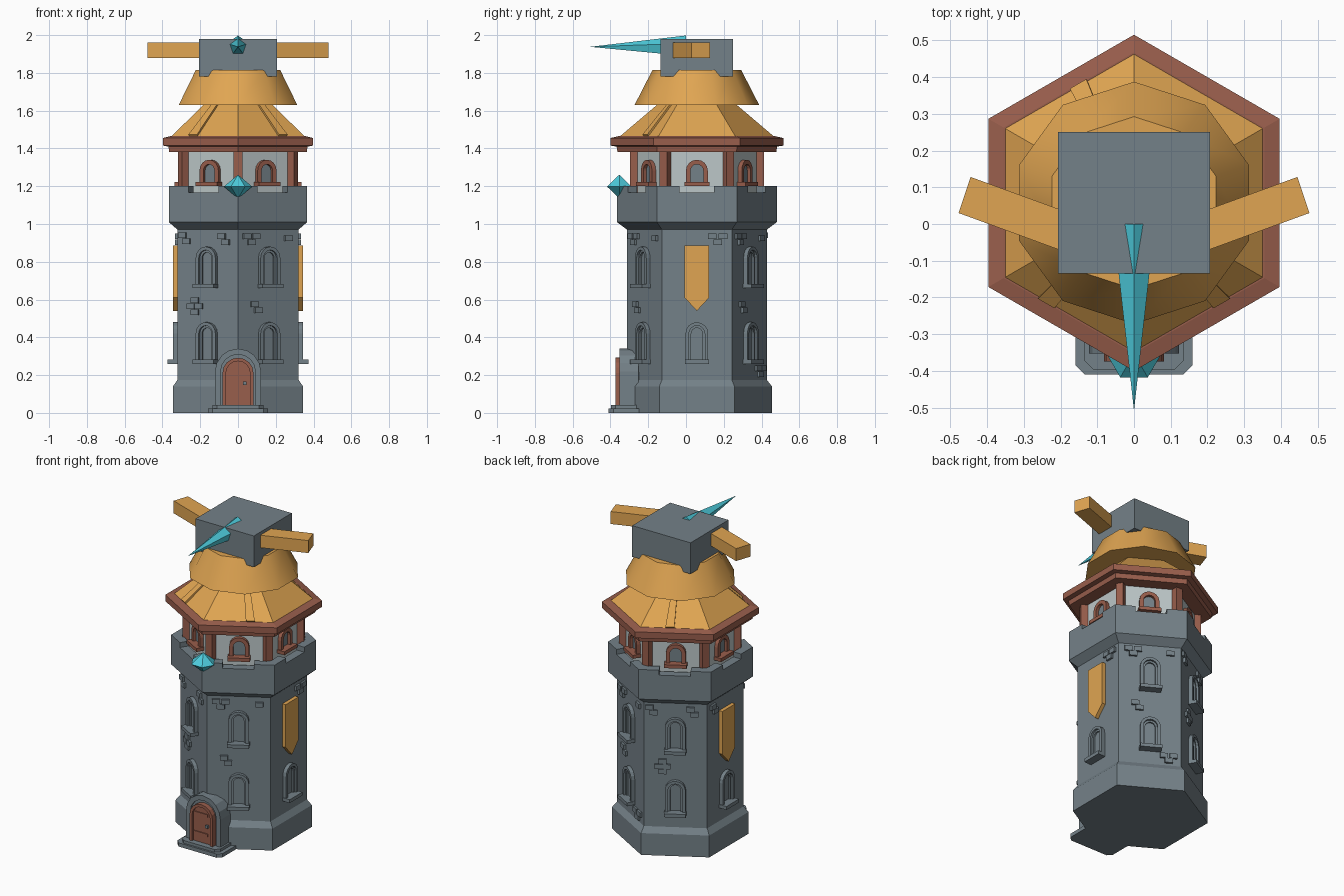
import bpy, bmesh
from math import sin, cos, pi, radians
from mathutils import Matrix, Vector

cube = bpy.data.objects.get("Cube")
if cube:
    bpy.data.objects.remove(cube)

CY = 0.0575                     # tower axis offset in y
C30 = cos(pi / 6)
FACES = range(0, 360, 60)


def material(name, rgb):
    lin = [((c / 255 + 0.055) / 1.055) ** 2.4 for c in rgb] + [1]
    m = bpy.data.materials.new(name)
    m.use_nodes = True
    m.diffuse_color = lin
    m.node_tree.nodes["Principled BSDF"].inputs["Base Color"].default_value = lin
    return m


STONE = material("stone grey", (116, 129, 136))
GOLD = material("golden orange", (224, 165, 82))
WOOD = material("red brown wood", (153, 94, 76))
PLASTER = material("pale plaster", (188, 199, 200))
CRYSTAL = material("cyan crystal", (78, 205, 222))

parts = {}                      # name -> (bmesh, material)


def mesh_for(name, mat):
    return parts.setdefault(name, (bmesh.new(), mat))[0]


def solid(bm, lower, upper):
    """Closed prism between two matching point loops."""
    a = [bm.verts.new(p) for p in lower]
    b = [bm.verts.new(p) for p in upper]
    n = len(a)
    bm.faces.new(a[::-1])
    bm.faces.new(b)
    for i in range(n):
        j = (i + 1) % n
        bm.faces.new((a[i], a[j], b[j], b[i]))


def at(angle, d, u, z):
    """Point at distance d from the axis, u sideways, on the side at angle."""
    t = radians(angle)
    return Vector((d * cos(t) - u * sin(t), CY + d * sin(t) + u * cos(t), z))


def plate(name, mat, angle, outline, d0, d1):
    solid(mesh_for(name, mat), [at(angle, d0, u, z) for u, z in outline],
          [at(angle, d1, u, z) for u, z in outline])


def box(u, hw, z0, z1):
    return [(u - hw, z0), (u + hw, z0), (u + hw, z1), (u - hw, z1)]


def arch(hw, z0, top, steps=8):
    zc = top - hw
    curve = [(hw * cos(pi * i / steps), zc + hw * sin(pi * i / steps)) for i in range(steps + 1)]
    return [(hw, z0)] + curve + [(-hw, z0)]


def arch_frame(hw, z0, top, t):
    return arch(hw, z0, top) + arch(hw - t, z0, top - t)[::-1]


def lathe(name, mat, profile, sides=6, place=Matrix.Translation((0, CY, 0))):
    """Faceted solid of revolution with a corner towards +y."""
    bm = mesh_for(name, mat)
    rings = []
    for r, z in profile:
        count = sides if r else 1
        rings.append([bm.verts.new(place @ Vector((r * cos(pi / 2 + 2 * pi * i / sides),
                                                   r * sin(pi / 2 + 2 * pi * i / sides), z)))
                      for i in range(count)])
    for a, b in zip(rings, rings[1:]):
        for i in range(sides):
            quad = [a[i % len(a)], a[(i + 1) % len(a)], b[(i + 1) % len(b)], b[i % len(b)]]
            bm.faces.new(list(dict.fromkeys(quad)))
    for ring in (rings[0], rings[-1]):
        if len(ring) > 2:
            bm.faces.new(ring)


# Tower shaft, plinth and parapet
lathe("plinth", STONE, [(0.398, 0), (0.398, 0.14), (0.37, 0.175)])
lathe("tower_shaft", STONE, [(0.37, 0.16), (0.37, 0.99)])
lathe("parapet", STONE, [(0.37, 0.97), (0.423, 1.01), (0.423, 1.168),
                         (0.36, 1.168), (0.36, 1.12), (0, 1.12)])
for k in FACES:
    ro, ri, u = 0.423, 0.36, 0.092
    plan = [(k, ro * C30, u), (k + 30, ro, 0), (k + 60, ro * C30, -u),
            (k + 60, ri * C30, -u), (k + 30, ri, 0), (k, ri * C30, u)]
    solid(mesh_for("merlons", STONE), [at(*p, 1.168) for p in plan], [at(*p, 1.2) for p in plan])

# Upper room with posts and windows
lathe("upper_room_wall", PLASTER, [(0.328, 1.12), (0.328, 1.4)])
for k in FACES:
    plate("corner_posts", WOOD, k + 30, box(0, 0.023, 1.12, 1.39), 0.3, 0.355)
    plate("room_window_panes", STONE, k, arch(0.045, 1.2, 1.325), 0.28, 0.289)
    plate("room_window_frames", WOOD, k, arch_frame(0.058, 1.2, 1.34, 0.024), 0.28, 0.308)
    plate("room_window_sills", WOOD, k, box(0, 0.066, 1.2, 1.222), 0.28, 0.335)

# Eaves and lower roof
lathe("eaves", WOOD, [(0.32, 1.38), (0.42, 1.38), (0.425, 1.41), (0.458, 1.415),
                      (0.458, 1.455), (0.41, 1.466)])
lathe("lower_roof", GOLD, [(0.412, 1.46), (0.2, 1.64), (0.15, 1.7)])
for k, u0, u1 in ((240, -0.07, -0.03), (300, 0.07, 0.03), (120, -0.03, -0.015)):
    ends = []
    for d, z, u, hw in ((0.345, 1.455, u0, 0.026), (0.165, 1.63, u1, 0.016)):
        ends.append([at(k, d, u - hw, z), at(k, d, u + hw, z),
                     at(k, d + 0.012, u + hw, z + 0.02), at(k, d + 0.012, u - hw, z + 0.02)])
    solid(mesh_for("roof_battens", GOLD), *ends)

# Upper roof, head block, side beams
lathe("upper_roof", GOLD, [(0.33, 1.63), (0.235, 1.815)], 10)
plan = [(-0.207, -0.135), (0.207, -0.135), (0.207, 0.25), (-0.207, 0.25)]
solid(mesh_for("head_block", STONE), [(x, y, 1.78) for x, y in plan], [(x, y, 1.98) for x, y in plan])
for s in (-1, 1):
    plan = [(0.445, 0.128), (0.478, 0.03), (0.15, -0.09), (0.115, 0.008)]
    solid(mesh_for("side_beams", GOLD), [(s * x, y, 1.88) for x, y in plan],
          [(s * x, y, 1.96) for x, y in plan])

# Crystal spike and parapet gem
lathe("crystal_spike", CRYSTAL, [(0.06, 0), (0, 0.508)], 5,
      Matrix.Translation((0, 0, 1.938)) @ Matrix.Rotation(pi / 2, 4, 'X'))
lathe("parapet_gem", CRYSTAL, [(0, -0.063), (0.075, 0), (0, 0.063)], 6,
      Matrix.Translation((0, -0.353, 1.198)) @ Matrix.Rotation(pi / 6, 4, 'Z'))

# Shaft windows and banners
for k in FACES:
    side = k % 180 == 0
    for z in (0.26,) if side else (0.26, 0.66):
        plate("window_frames", STONE, k, arch_frame(0.06, z, z + 0.22, 0.018), 0.31, 0.344)
        plate("window_inner_frames", STONE, k, arch_frame(0.042, z, z + 0.202, 0.012), 0.31, 0.331)
        plate("window_sills", STONE, k, box(0, 0.064, z, z + 0.022), 0.31, 0.372)
    if side:
        plate("banners", GOLD, k, [(-0.065, 0.61), (0, 0.54), (0.065, 0.61),
                                   (0.065, 0.885), (-0.065, 0.885)], 0.31, 0.344)

# Raised bricks: offsets for each cluster pattern
PAIR = [(-0.012, 0.016), (0.012, -0.016)]
TRIO = [(-0.028, 0.016), (0.028, 0.016), (0, -0.016)]
CROSS = [(-0.024, 0), (0.024, 0), (0, 0.032), (0, -0.032)]
CLUSTERS = [
    (240, 0.1, 0.92, PAIR), (240, -0.14, 0.925, PAIR), (240, -0.075, 0.565, CROSS),
    (300, -0.105, 0.92, TRIO), (300, 0.12, 0.925, [(0, 0)]), (300, -0.075, 0.56, PAIR),
    (0, 0.11, 0.92, TRIO), (180, -0.12, 0.92, PAIR),
    (60, -0.1, 0.92, TRIO), (60, 0.12, 0.925, [(0, 0)]), (60, -0.075, 0.56, PAIR),
    (60, 0.11, 0.22, TRIO), (120, 0.1, 0.92, PAIR), (120, -0.14, 0.925, PAIR),
    (120, -0.075, 0.565, CROSS),
]
for k, u, z, pattern in CLUSTERS:
    for du, dz in pattern:
        plate("raised_bricks", STONE, k, box(u + du, 0.023, z + dz - 0.015, z + dz + 0.015), 0.31, 0.334)

# Doorway on the front corner
FRONT = 270
plate("door_surround", STONE, FRONT, arch(0.108, 0.02, 0.325), 0.28, 0.4)
plate("door_arch", STONE, FRONT, arch_frame(0.122, 0.02, 0.34, 0.03), 0.31, 0.41)
plate("door_leaf", WOOD, FRONT, arch(0.07, 0.04, 0.275), 0.39, 0.418)
plate("door_frame", WOOD, FRONT, arch_frame(0.082, 0.04, 0.292, 0.018), 0.39, 0.432)
for z in (0.09, 0.215):
    plate("door_bands", WOOD, FRONT, box(-0.01, 0.05, z, z + 0.018), 0.41, 0.424)
plate("door_knob", STONE, FRONT, box(0.036, 0.009, 0.147, 0.165), 0.41, 0.43)
for hw, d, z0, z1 in ((0.16, 0.467, 0, 0.024), (0.135, 0.455, 0.024, 0.042)):
    plan = [(0.28, -hw), (d - 0.025, -hw), (d, -hw + 0.025),
            (d, hw - 0.025), (d - 0.025, hw), (0.28, hw)]
    solid(mesh_for("door_step", STONE), [at(FRONT, *p, z0) for p in plan],
          [at(FRONT, *p, z1) for p in plan])

# Turn every collected mesh into an object
for name, (bm, mat) in parts.items():
    bmesh.ops.recalc_face_normals(bm, faces=bm.faces)
    mesh = bpy.data.meshes.new(name)
    bm.to_mesh(mesh)
    bm.free()
    mesh.materials.append(mat)
    obj = bpy.data.objects.new(name, mesh)
    bpy.context.scene.collection.objects.link(obj)

# Soft shading on the upper roof only
roof = bpy.data.objects["upper_roof"]
bpy.ops.object.select_all(action='DESELECT')
roof.select_set(True)
bpy.context.view_layer.objects.active = roof
bpy.ops.object.shade_smooth_by_angle(angle=radians(40))
